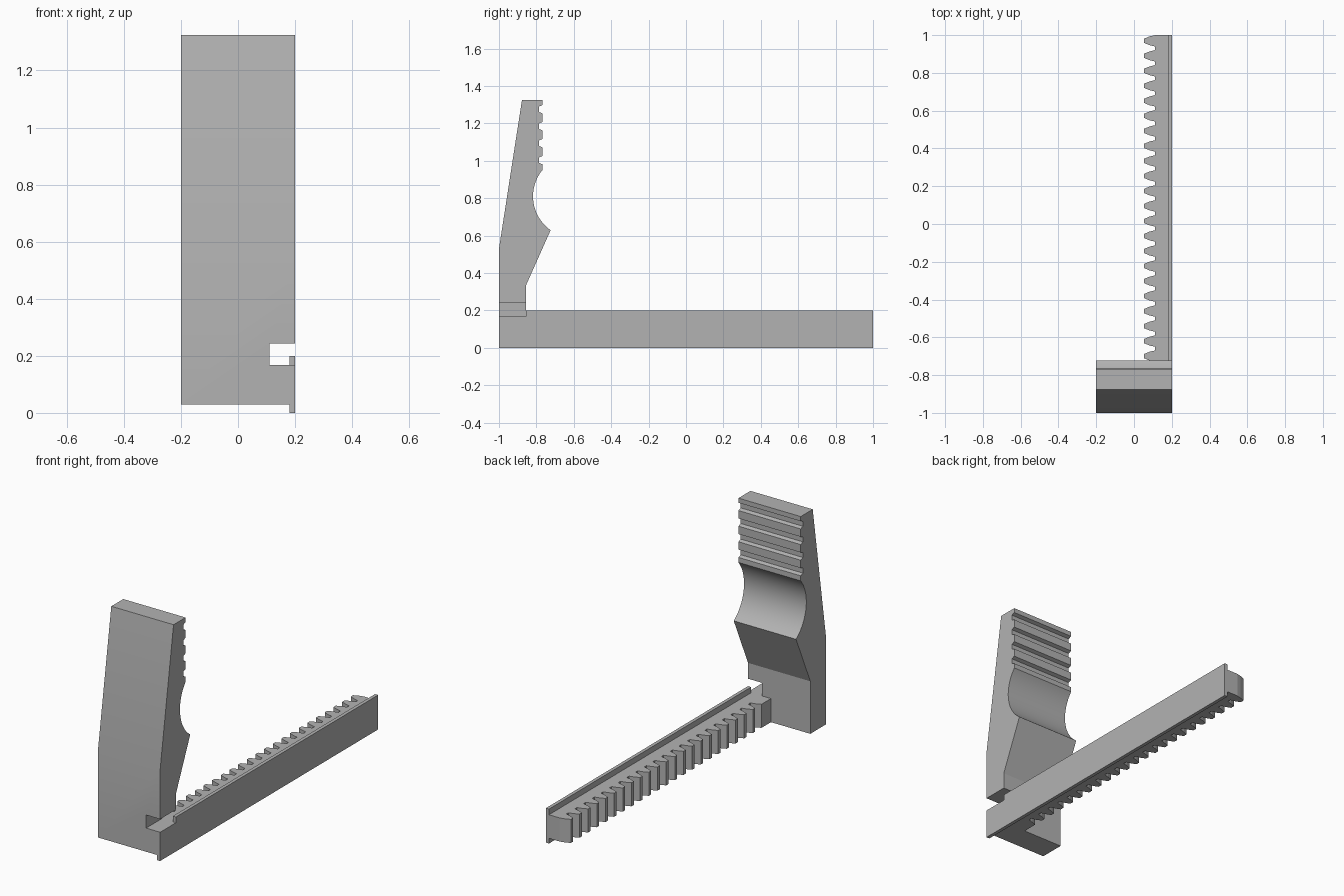
import bpy, bmesh, math
from mathutils import Vector

cube = bpy.data.objects.get("Cube")
if cube:
    bpy.data.objects.remove(cube, do_unlink=True)

grey = bpy.data.materials.new("plain grey")
grey.use_nodes = True
grey.diffuse_color = (0.45, 0.45, 0.45, 1)
grey.node_tree.nodes["Principled BSDF"].inputs["Base Color"].default_value = grey.diffuse_color


def extrude(name, profile, axis, low, high):
    """Extrude a (y, z) profile along x, or an (x, y) profile along z."""
    bm = bmesh.new()
    if axis == "x":
        points, step = [(low, a, b) for a, b in profile], (high - low, 0, 0)
    else:
        points, step = [(a, b, low) for a, b in profile], (0, 0, high - low)
    face = bm.faces.new([bm.verts.new(p) for p in points])
    swept = bmesh.ops.extrude_face_region(bm, geom=[face])
    moved = [g for g in swept["geom"] if isinstance(g, bmesh.types.BMVert)]
    bmesh.ops.translate(bm, verts=moved, vec=Vector(step))
    bmesh.ops.recalc_face_normals(bm, faces=bm.faces)
    mesh = bpy.data.meshes.new(name)
    bm.to_mesh(mesh)
    bm.free()
    mesh.materials.append(grey)
    obj = bpy.data.objects.new(name, mesh)
    bpy.context.collection.objects.link(obj)
    return obj


def activate(obj):
    bpy.ops.object.select_all(action="DESELECT")
    obj.select_set(True)
    bpy.context.view_layer.objects.active = obj


WALL = -0.855      # back face of the upright's foot
FLOOR, DECK = 0.03, 0.167

# Upright jaw: sloped front, gripping ridges, round hollow and pointed nose
outer, inner = -0.767, -0.787
jaw = [(-1, FLOOR), (-1, 0.53), (-0.877, 1.325), (outer, 1.325)]
for i in range(4):
    top = 1.298 - i * 0.0907
    jaw += [(outer, top), (inner, top - 0.008),
            (inner, top - 0.037), (outer, top - 0.045)]
centre, radius = (-0.597, 0.81), 0.221
start, end = math.radians(140), math.radians(235)
for i in range(25):
    a = start + (end - start) * i / 24
    jaw.append((centre[0] + radius * math.cos(a), centre[1] + radius * math.sin(a)))
jaw += [(WALL, 0.335), (WALL, FLOOR)]
upright = extrude("upright_jaw", jaw, "x", -0.2, 0.2)

# Open slot through the foot of the upright
cutter = extrude("slot_cutter", [(-1.1, DECK), (-0.7, DECK), (-0.7, 0.243), (-1.1, 0.243)],
                 "x", 0.11, 0.3)
cutter.hide_render = True
cut = upright.modifiers.new("slot", "BOOLEAN")
cut.operation, cut.solver, cut.object = "DIFFERENCE", "EXACT", cutter
activate(upright)
bpy.ops.object.modifier_apply(modifier=cut.name)
bpy.data.objects.remove(cutter, do_unlink=True)

# Side plate, lower along the foot and raised as a lip behind it
extrude("side_plate", [(-1, 0), (1, 0), (1, 0.2), (WALL, 0.2), (WALL, FLOOR), (-1, FLOOR)],
        "x", 0.18, 0.2)

# Toothed rack with a solid block where it meets the upright
tip, mid, root = 0.053, 0.082, 0.111
pitch, first = 0.0795, 0.97
rack = [(0.18, WALL), (0.18, 1)]
for i in range(22):
    y = first - i * pitch
    rack += [(root, y + 0.03), (mid, y + 0.023), (tip, y + 0.011),
             (tip, y - 0.011), (mid, y - 0.023), (root, y - 0.03)]
y = first - 22 * pitch
rack += [(root, y + 0.03), (mid, y + 0.023), (tip, y + 0.011), (tip, WALL)]
extrude("toothed_rack", rack, "z", FLOOR, DECK)

# Smooth the hollow, keep other edges sharp
activate(upright)
bpy.ops.object.shade_smooth_by_angle(angle=math.radians(20))
